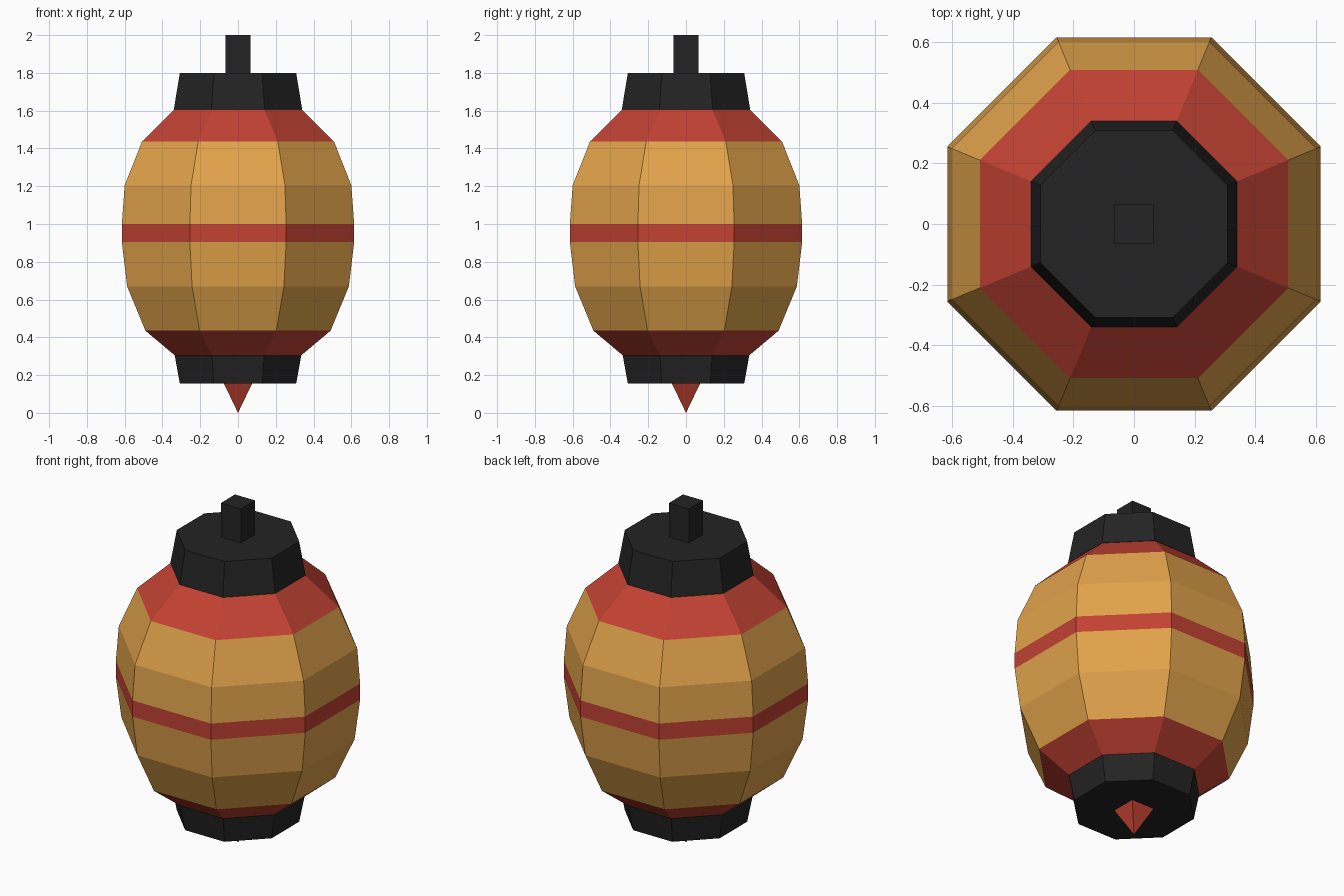
import bpy, bmesh, math

if "Cube" in bpy.data.objects:
    bpy.data.objects.remove(bpy.data.objects["Cube"])


def material(name, rgb):
    m = bpy.data.materials.new(name)
    m.diffuse_color = (*rgb, 1)
    m.use_nodes = True
    m.node_tree.nodes["Principled BSDF"].inputs["Base Color"].default_value = m.diffuse_color
    return m


AMBER = material("amber_paper", (0.753, 0.366, 0.070))
RED = material("red_trim", (0.540, 0.054, 0.033))
BLACK = material("black_wood", (0.017, 0.017, 0.017))


def lathe(name, profile, sides, mats, cap_start=False, cap_end=False, rule=None):
    """Flat-sided ring stack; profile is (distance to flat side, z), bottom to top."""
    bm = bmesh.new()
    rings = []
    for apothem, z in profile:
        if apothem == 0:
            rings.append([bm.verts.new((0, 0, z))] * sides)
            continue
        r = apothem / math.cos(math.pi / sides)
        angles = [(i + 0.5) * math.tau / sides for i in range(sides)]
        rings.append([bm.verts.new((r * math.cos(a), r * math.sin(a), z)) for a in angles])
    for low, high in zip(rings, rings[1:]):
        for i in range(sides):
            j = (i + 1) % sides
            bm.faces.new(dict.fromkeys((low[i], low[j], high[j], high[i])))
    if cap_start:
        bm.faces.new(rings[0][::-1])
    if cap_end:
        bm.faces.new(rings[-1])
    if rule:
        for f in bm.faces:
            f.material_index = rule(f.calc_center_median().z)
    bm.normal_update()
    mesh = bpy.data.meshes.new(name)
    bm.to_mesh(mesh)
    bm.free()
    for m in mats:
        mesh.materials.append(m)
    obj = bpy.data.objects.new(name, mesh)
    bpy.context.collection.objects.link(obj)
    return obj


# Paper body: amber with red shoulders and a red middle band
body = [(0.335, 0.305), (0.49, 0.435), (0.587, 0.67), (0.615, 0.905),
        (0.615, 1.0), (0.60, 1.205), (0.508, 1.437), (0.338, 1.605)]
lathe("lantern_body", body, 8, [AMBER, RED],
      rule=lambda z: int(z < 0.43 or 0.91 < z < 0.99 or z > 1.44))

# Wooden end caps
lathe("bottom_cap", [(0.308, 0.155), (0.335, 0.305)], 8, [BLACK], True, True)
lathe("top_cap", [(0.34, 1.605), (0.308, 1.80)], 8, [BLACK], True, True)

# Hanging post on top and pointed tassel underneath
lathe("hanging_post", [(0.065, 1.79), (0.065, 2.0)], 4, [BLACK], True, True)
lathe("tassel_tip", [(0, 0), (0.077, 0.16)], 4, [RED], False, True)
